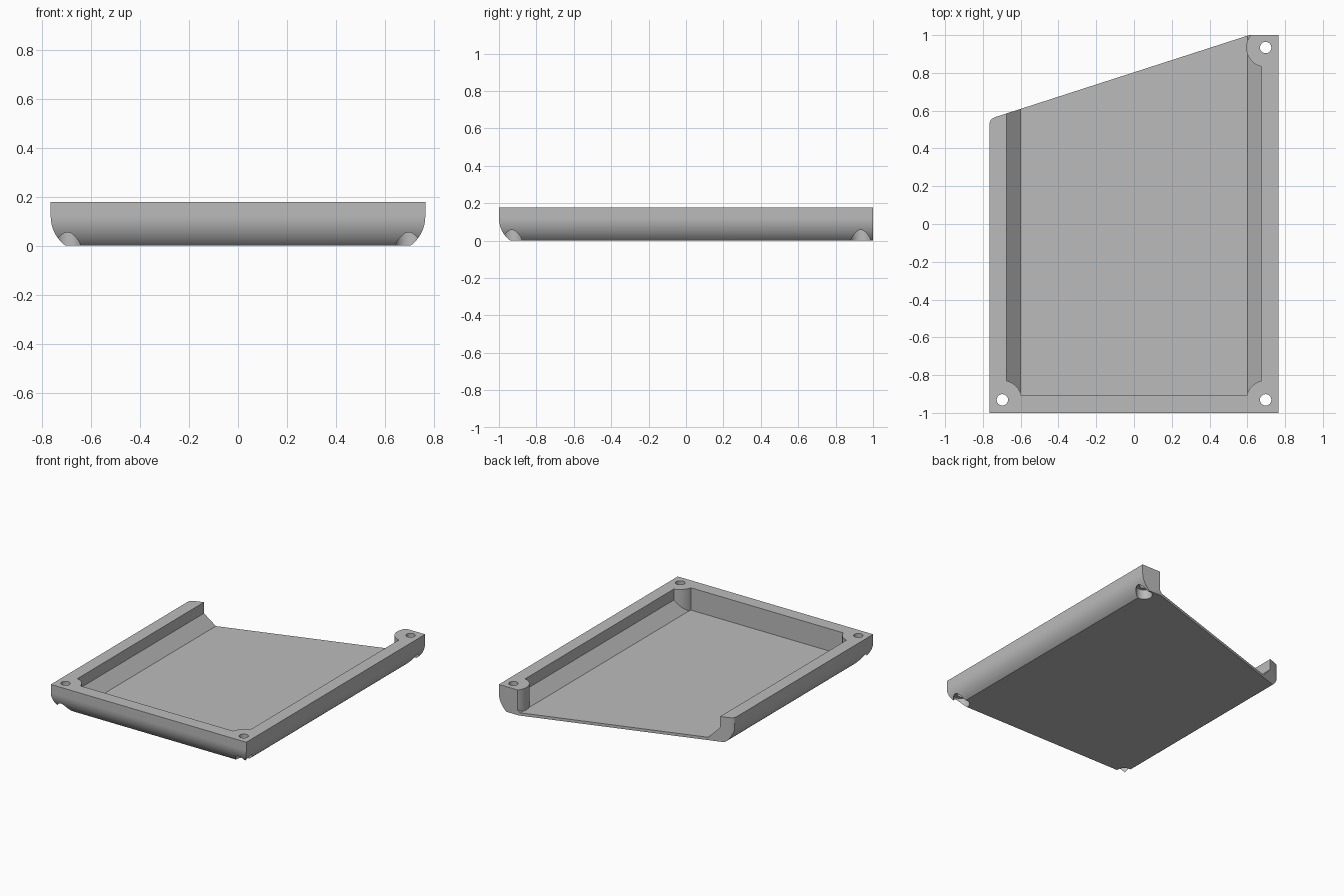
import bpy, bmesh, math
from mathutils import Vector

cube = bpy.data.objects.get("Cube")
if cube:
    bpy.data.objects.remove(cube, do_unlink=True)

HALF_W, TOP, FLOOR = 0.765, 0.178, 0.02
POSTS = [(-0.697, -0.931), (0.697, -0.931), (0.697, 0.934)]

grey = bpy.data.materials.new("plain grey")
grey.use_nodes = True
colour = (0.5, 0.5, 0.5, 1)
grey.diffuse_color = colour
grey.node_tree.nodes["Principled BSDF"].inputs["Base Color"].default_value = colour


def loft(name, rings):
    """Closed solid through matching rings of points."""
    bm = bmesh.new()
    loops = [[bm.verts.new(p) for p in ring] for ring in rings]
    for a, b in zip(loops, loops[1:]):
        for i in range(len(a)):
            j = (i + 1) % len(a)
            bm.faces.new((a[i], a[j], b[j], b[i]))
    bm.faces.new(loops[0])
    bm.faces.new(loops[-1])
    bmesh.ops.recalc_face_normals(bm, faces=bm.faces)
    mesh = bpy.data.meshes.new(name)
    bm.to_mesh(mesh)
    bm.free()
    mesh.materials.append(grey)
    obj = bpy.data.objects.new(name, mesh)
    bpy.context.collection.objects.link(obj)
    return obj


def cylinder(name, centre, radius, z0, z1, sides=48):
    angles = [2 * math.pi * (i + 0.5) / sides for i in range(sides)]
    return loft(name, [[(centre[0] + radius * math.cos(a),
                         centre[1] + radius * math.sin(a), z) for a in angles]
                       for z in (z0, z1)])


def boolean(target, cutter, operation="DIFFERENCE"):
    mod = target.modifiers.new("cut", "BOOLEAN")
    mod.operation, mod.solver, mod.object = operation, "EXACT", cutter
    bpy.context.view_layer.objects.active = target
    bpy.ops.object.modifier_apply(modifier=mod.name)
    bpy.data.objects.remove(cutter, do_unlink=True)


# Outer shell: lower edges rounded on the two sides and the front
BEND, RADIUS = 0.12, 0.15
sections = []
for i in range(17):
    z = BEND * i / 16
    sections.append((RADIUS - math.sqrt(RADIUS ** 2 - (BEND - z) ** 2), z))
sections.append((0, TOP))
tray = loft("tray", [[(-HALF_W + d, -1 + d, z), (HALF_W - d, -1 + d, z),
                      (HALF_W - d, 1.1, z), (-HALF_W + d, 1.1, z)]
                     for d, z in sections])

# Plan outline: slanted open back with a rounded short corner
plan = [(-0.9, -1.2), (0.9, -1.2), (0.9, 1), (0.61, 1), (-0.735, 0.566),
        (-0.752, 0.557), (-0.762, 0.545), (-0.766, 0.527), (-0.9, 0.5)]
outline = loft("outline_cutter", [[(x, y, z) for x, y in plan] for z in (-0.3, 0.5)])
boolean(tray, outline, "INTERSECT")

# Cavity with sloped floor edges, leaving the screw posts standing
half = [(0.6, FLOOR), (0.676, 0.1), (0.676, 0.3)]
profile = half + [(-x, z) for x, z in reversed(half)]
cavity = loft("cavity_cutter", [[(x, y, z) for x, z in profile] for y in (-0.908, 1.4)])
for centre in POSTS:
    boolean(cavity, cylinder("post_keep", centre, 0.103, -0.2, 0.5))
# The back post runs straight out through the back edge
boolean(tray, cavity)

# Screw holes, widened from below
for centre in POSTS:
    boolean(tray, cylinder("screw_hole", centre, 0.03, -0.1, 0.4))
    boolean(tray, cylinder("screw_recess", centre, 0.054, -0.1, 0.07))

bpy.ops.object.select_all(action="DESELECT")
tray.select_set(True)
bpy.context.view_layer.objects.active = tray
bpy.ops.object.shade_smooth_by_angle(angle=math.radians(25))
